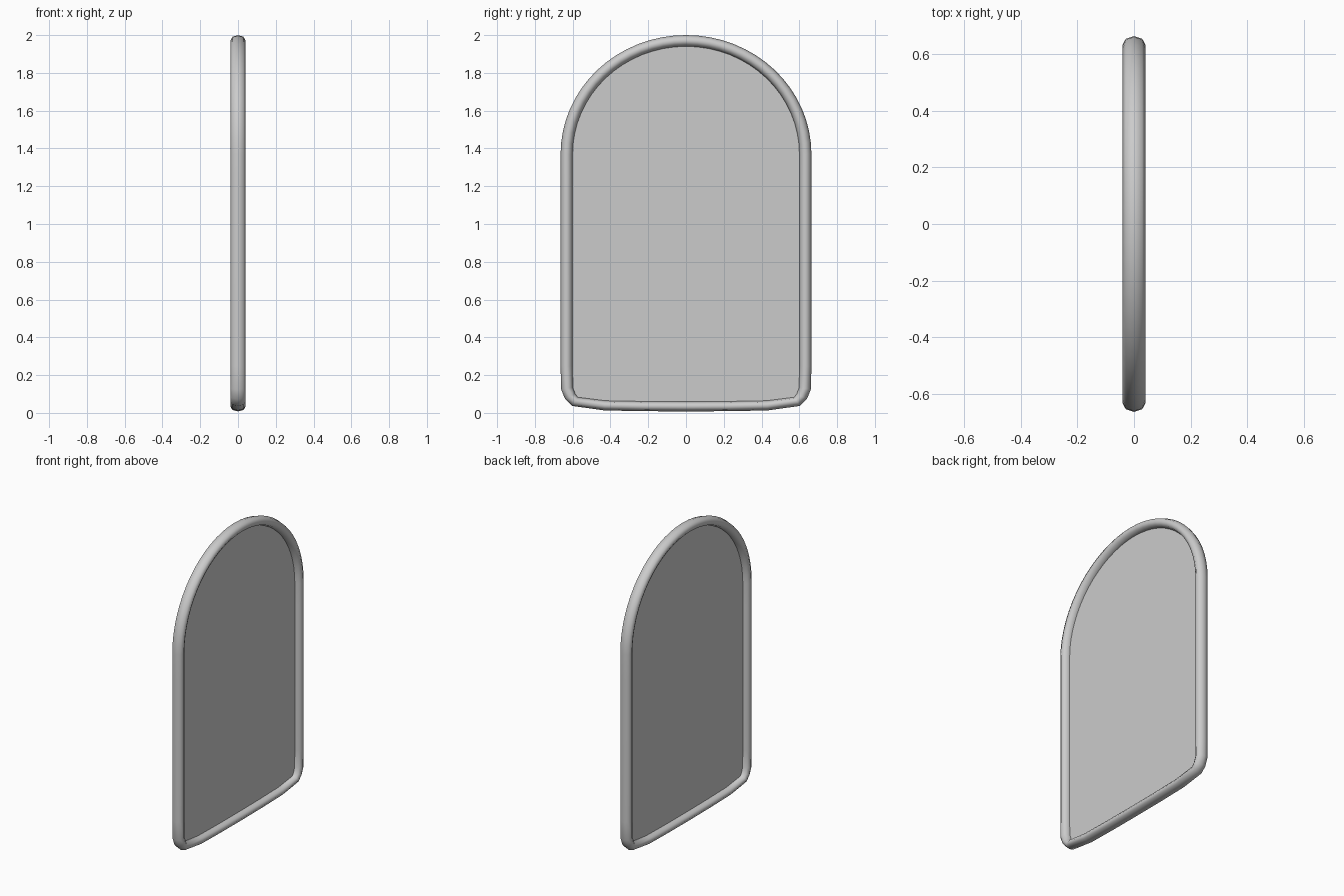
import bpy, bmesh
from math import sin, cos, pi
from mathutils import Vector

if "Cube" in bpy.data.objects:
    bpy.data.objects.remove(bpy.data.objects["Cube"])

# Half outline (y, z) from bottom centre up the right side, then the arch
half = [(0.0, 0.034), (0.22, 0.035), (0.43, 0.039), (0.588, 0.06), (0.613, 0.087),
        (0.63, 0.13), (0.632, 0.25), (0.632, 0.8), (0.632, 1.2)]
ARCH = 16
half += [(0.632 * cos(i * pi / 2 / ARCH), 1.37 + 0.6 * sin(i * pi / 2 / ARCH))
         for i in range(ARCH)]
half.append((0.0, 1.97))
path = [Vector(p) for p in half + [(-y, z) for y, z in half[-2:0:-1]]]


def make_object(name, bm):
    bmesh.ops.recalc_face_normals(bm, faces=bm.faces[:])
    mesh = bpy.data.meshes.new(name)
    bm.to_mesh(mesh)
    bm.free()
    obj = bpy.data.objects.new(name, mesh)
    bpy.context.collection.objects.link(obj)
    return obj


# Frame: octagonal tube swept round the closed outline
SIDES = 8
bm = bmesh.new()
rings = []
n = len(path)
for i, p in enumerate(path):
    d_in = (p - path[i - 1]).normalized()
    d_out = (path[(i + 1) % n] - p).normalized()
    t = (d_in + d_out).normalized()
    out_y = t.y * 0.032
    out_z = -t.x * (0.030 if p.y > 1 else 0.026)
    ring = []
    for k in range(SIDES):
        a = 2 * pi * k / SIDES
        ring.append(bm.verts.new((0.041 * sin(a), p.x + out_y * cos(a), p.y + out_z * cos(a))))
    rings.append(ring)
for i in range(n):
    a, b = rings[i], rings[(i + 1) % n]
    for k in range(SIDES):
        j = (k + 1) % SIDES
        bm.faces.new((a[k], a[j], b[j], b[k]))
for f in bm.faces:
    f.smooth = True
make_object("mirror_frame", bm)

# Thin flat panel filling the frame
bm = bmesh.new()
face = bm.faces.new([bm.verts.new((-0.001, p.x, p.y)) for p in path])
top = bmesh.ops.extrude_face_region(bm, geom=[face])
bmesh.ops.translate(bm, vec=(0.002, 0, 0),
                    verts=[g for g in top["geom"] if isinstance(g, bmesh.types.BMVert)])
make_object("mirror_glass", bm)
